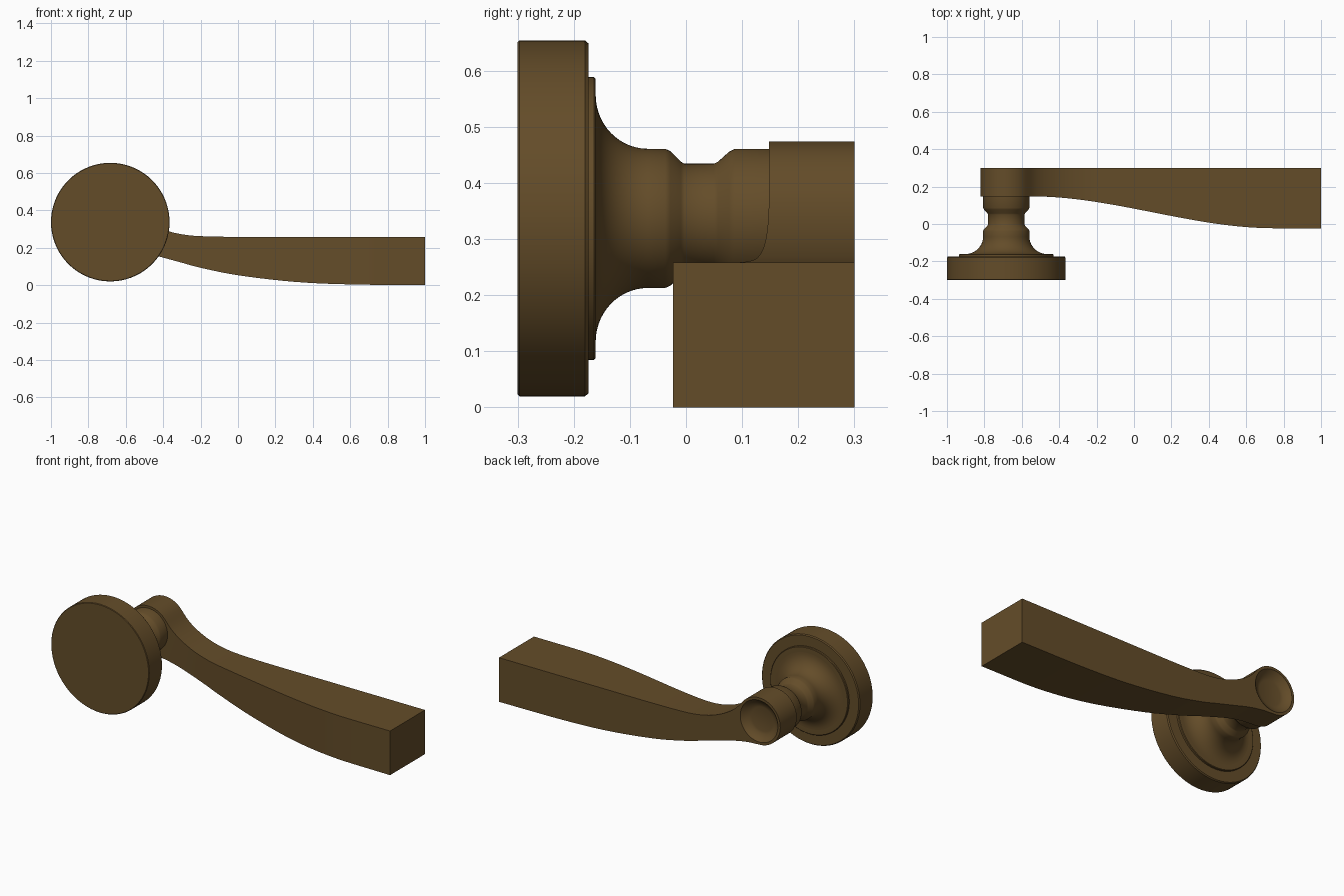
import bpy, bmesh, math
from mathutils import Vector

if "Cube" in bpy.data.objects:
    bpy.data.objects.remove(bpy.data.objects["Cube"], do_unlink=True)

bronze = bpy.data.materials.new("dark bronze")
bronze.use_nodes = True
colour = (0.127, 0.073, 0.022, 1)
bronze.diffuse_color = colour
bronze.node_tree.nodes["Principled BSDF"].inputs["Base Color"].default_value = colour

CX, CZ = -0.683, 0.337      # spindle axis, running along y
HEAD_R = 0.137
BACK, HEAD_FRONT, LEVER_FRONT = 0.3, 0.148, -0.023


def finish(name, bm):
    bmesh.ops.remove_doubles(bm, verts=bm.verts, dist=1e-5)
    bmesh.ops.recalc_face_normals(bm, faces=bm.faces)
    mesh = bpy.data.meshes.new(name)
    bm.to_mesh(mesh)
    bm.free()
    mesh.materials.append(bronze)
    obj = bpy.data.objects.new(name, mesh)
    bpy.context.collection.objects.link(obj)
    return obj


def smooth(obj, angle=30):
    bpy.ops.object.select_all(action="DESELECT")
    bpy.context.view_layer.objects.active = obj
    obj.select_set(True)
    bpy.ops.object.shade_smooth_by_angle(angle=math.radians(angle))


def lathe(name, profile, steps=72):
    """Turn (radius, y) points around the spindle axis."""
    bm = bmesh.new()
    verts = [bm.verts.new((CX + r, y, CZ)) for r, y in profile]
    edges = [bm.edges.new(pair) for pair in zip(verts, verts[1:])]
    bmesh.ops.spin(bm, geom=verts + edges, cent=(CX, 0, CZ), axis=(0, 1, 0),
                   angle=math.tau, steps=steps)
    return finish(name, bm)


def spline(points, per=5):
    """Smooth curve through (x, z) points."""
    p = [Vector(q) for q in points]
    p = [2 * p[0] - p[1]] + p + [2 * p[-1] - p[-2]]
    out = []
    for a, b, c, d in zip(p, p[1:], p[2:], p[3:]):
        for i in range(per):
            t = i / per
            out.append(0.5 * (2 * b + (c - a) * t + (2 * a - 5 * b + 4 * c - d) * t * t
                              + (3 * b - a - 3 * c + d) * t ** 3))
    return out + [p[-2]]


def arc(start, end, n=24):
    return [Vector((CX + HEAD_R * math.cos(a), CZ + HEAD_R * math.sin(a)))
            for a in (math.radians(start + (end - start) * i / n) for i in range(1, n + 1))]


def front_y(x):
    t = min(1, max(0, (x + 0.55) / 1.3))
    return HEAD_FRONT + (LEVER_FRONT - HEAD_FRONT) * t * t * (3 - 2 * t)


# Wall rose: thick disc with a thin raised step
smooth(lathe("wall_rose", [(0, -0.3), (0.314, -0.3), (0.317, -0.297), (0.317, -0.18),
                           (0.312, -0.174), (0, -0.174)]))
smooth(lathe("rose_step", [(0, -0.18), (0.252, -0.18), (0.252, -0.164), (0.249, -0.161),
                           (0, -0.161)]))

# Neck: concave flare, then a waisted collar
flare = [(0.124 + 0.096 * (1 - math.sin(a)), -0.161 + 0.093 * (1 - math.cos(a)))
         for a in (math.pi / 2 * i / 14 for i in range(15))]
smooth(lathe("neck", [(0, -0.165), (0.22, -0.165)] + flare + [
    (0.124, -0.037), (0.120, -0.028), (0.101, -0.009), (0.0975, -0.003), (0.0975, 0.05),
    (0.101, 0.057), (0.119, 0.077), (0.124, 0.087), (0.124, 0.16), (0, 0.16)]), 40)

# Lever: round head flowing into a square grip
upper = spline([(1, 0.258), (0.6, 0.258), (0.3, 0.258), (0, 0.258), (-0.2, 0.262),
                (-0.3, 0.272), (-0.39, 0.294), (-0.47, 0.33), (-0.53, 0.372),
                (-0.578, 0.425)]) + arc(40, 180)
lower = spline([(1, 0), (0.6, 0.004), (0.3, 0.018), (0, 0.053), (-0.2, 0.093),
                (-0.3, 0.12), (-0.41, 0.15), (-0.51, 0.177), (-0.6, 0.194),
                (CX, 0.2)]) + arc(270, 180)
bm = bmesh.new()
rows = []
for path in (upper[:-1], lower[:-1]):
    for back in (False, True):
        rows.append([bm.verts.new((p.x, BACK if back else front_y(p.x), p.y)) for p in path])
tip = upper[-1]
rows[0].append(bm.verts.new((tip.x, HEAD_FRONT, tip.y)))
rows[1].append(bm.verts.new((tip.x, BACK, tip.y)))
rows[2].append(rows[0][-1])
rows[3].append(rows[1][-1])
uf, ub, lf, lb = rows
for a, b in ((uf, ub), (lf, lb), (uf, lf)):
    for i in range(len(a) - 1):
        corners = list(dict.fromkeys((a[i], a[i + 1], b[i + 1], b[i])))
        bm.faces.new(corners)
bm.faces.new((uf[0], ub[0], lb[0], lf[0]))
bm.faces.new(ub + lb[-2::-1])
lever = finish("lever", bm)

# Dished recess in the back of the head
cutter = lathe("recess_cutter", [(0, 0.268), (0.07, 0.268), (0.085, 0.272), (0.105, 0.284),
                                 (0.122, 0.3), (0.132, 0.31), (0, 0.31)])
cutter.hide_render = True
mod = lever.modifiers.new("recess", "BOOLEAN")
mod.operation = "DIFFERENCE"
mod.solver = "EXACT"
mod.object = cutter
bpy.ops.object.select_all(action="DESELECT")
bpy.context.view_layer.objects.active = lever
lever.select_set(True)
bpy.ops.object.modifier_apply(modifier="recess")
bpy.data.objects.remove(cutter, do_unlink=True)
smooth(lever)
